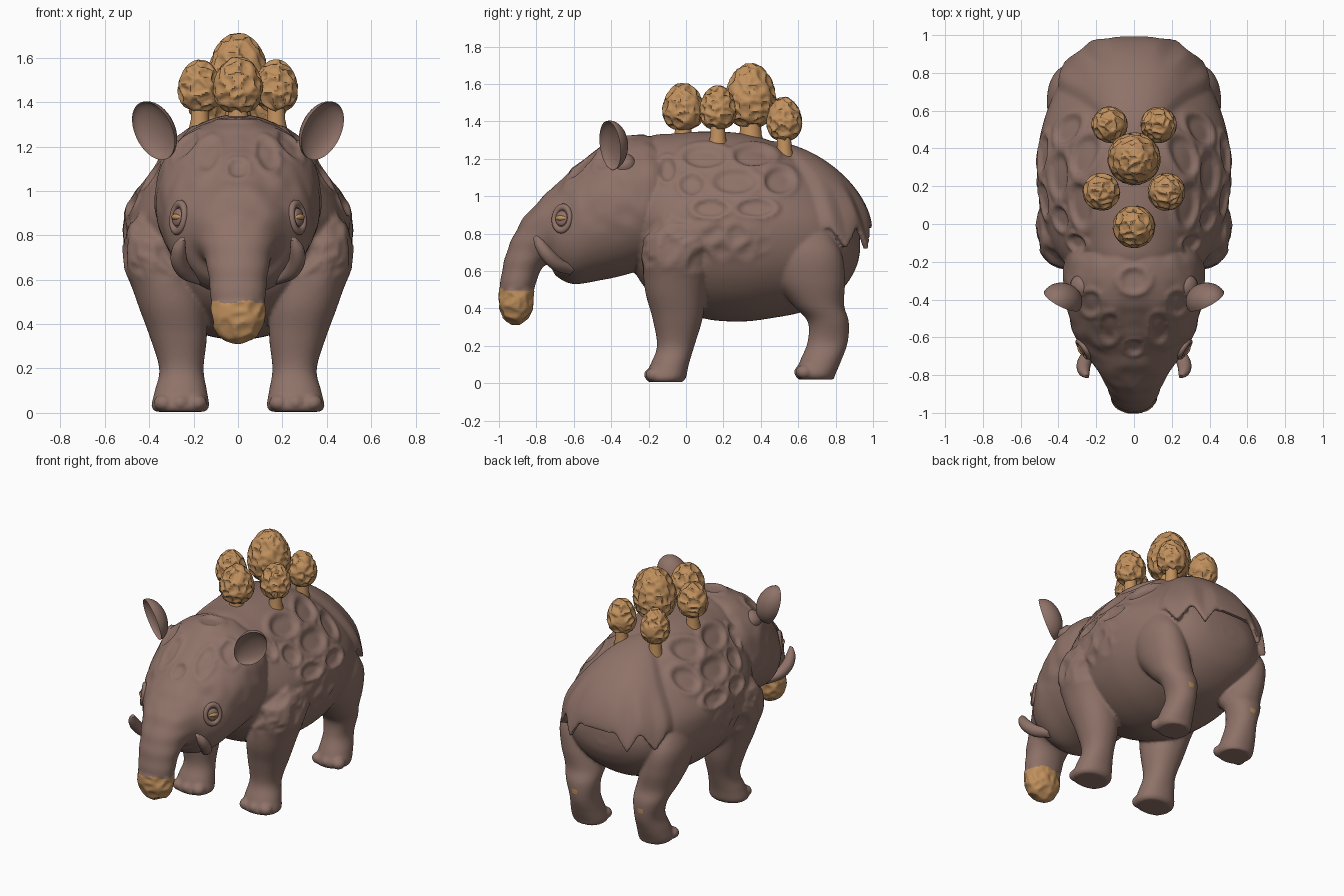
import bpy, bmesh, math
from mathutils import Vector, Matrix, noise

if "Cube" in bpy.data.objects:
    bpy.data.objects.remove(bpy.data.objects["Cube"])


def material(name, rgb):
    m = bpy.data.materials.new(name)
    m.diffuse_color = (*rgb, 1)
    m.use_nodes = True
    m.node_tree.nodes["Principled BSDF"].inputs["Base Color"].default_value = m.diffuse_color
    return m


HIDE = material("dusty_brown_hide", (0.275, 0.17, 0.14))
FUNGUS = material("honey_orange", (0.53, 0.28, 0.11))


def step(a, b, x):
    t = max(0.0, min(1.0, (x - a) / (b - a)))
    return t * t * (3 - 2 * t)


def pits(co, scale):
    """Raised rims between rounded hollow cells, from -0.5 to 0.5."""
    d = noise.voronoi(co * scale)[0]
    return 0.5 - step(0.0, 0.45, d[1] - d[0])


def dishes(a, b, table):
    """Oval hollows with raised rims: centre a, centre b, radius a, radius b."""
    h = 0.0
    for ca, cb, ra, rb in table:
        q = math.hypot((a - ca) / ra, (b - cb) / rb)
        if q < 1.4:
            h += -0.9 * (1 - step(0.6, 0.95, q)) + 0.6 * max(0.0, 1 - ((q - 1.05) / 0.25) ** 2)
    return max(-1.0, min(0.7, h))


def spline(rows, n):
    """Smooth interpolation through rows of numbers."""
    out = []
    for i in range(len(rows) - 1):
        p = [rows[max(i - 1, 0)], rows[i], rows[i + 1], rows[min(i + 2, len(rows) - 1)]]
        for k in range(n):
            t = k / n
            out.append([0.5 * (2 * b + (c - a) * t + (2 * a - 5 * b + 4 * c - d) * t * t
                               + (3 * b - a - 3 * c + d) * t ** 3) for a, b, c, d in zip(*p)])
    return out + [list(rows[-1])]


def finish(name, bm, mat):
    me = bpy.data.meshes.new(name)
    bm.to_mesh(me)
    bm.free()
    me.materials.append(mat)
    ob = bpy.data.objects.new(name, me)
    bpy.context.collection.objects.link(ob)
    return ob


def grid(name, rows, mat, closed=True, relief=None):
    """Skin rows of points, then push vertices along their normals."""
    bm = bmesh.new()
    vs = [[bm.verts.new(p) for p in row] for row in rows]
    n = len(rows[0])
    for a, b in zip(vs, vs[1:]):
        for j in range(n if closed else n - 1):
            k = (j + 1) % n
            bm.faces.new((a[j], a[k], b[k], b[j]))
    if closed:
        bm.faces.new(vs[0])
        bm.faces.new(vs[-1])
    bmesh.ops.recalc_face_normals(bm, faces=bm.faces)
    bm.normal_update()
    if relief:
        for v, m in [(v, v.normal * relief(v.co)) for v in bm.verts]:
            v.co += m
    return finish(name, bm, mat)


def loft(name, rings, mat, seg=32, relief=None, power=1.0):
    def curve(t):
        return math.copysign(abs(t) ** power, t)
    angles = [2 * math.pi * (i + 0.5) / seg for i in range(seg)]
    rows = [[c + u * curve(math.cos(a)) + v * curve(math.sin(a)) for a in angles]
            for c, u, v in rings]
    return grid(name, rows, mat, True, relief)


def spine_rings(rows, n):
    """Rows: top y, top z, bottom y, bottom z, half width."""
    rings = []
    for ty, tz, by, bz, w in spline(rows, n):
        top, bot = Vector((0, ty, tz)), Vector((0, by, bz))
        rings.append(((top + bot) / 2, Vector((w, 0, 0)), (top - bot) / 2))
    return rings


def leg_rings(rows, s):
    """Rows: z, inner x, outer x, front y, back y."""
    return [(Vector((s * (a + b) / 2, (c + d) / 2, z)), Vector((s * (b - a) / 2, 0, 0)),
             Vector((0, (d - c) / 2, 0))) for z, a, b, c, d in spline(rows, 6)]


def ellipsoid(name, loc, size, mat, rot=Matrix.Identity(3), shape=None):
    bm = bmesh.new()
    bmesh.ops.create_uvsphere(bm, u_segments=32, v_segments=20, radius=1)
    for v in bm.verts:
        if shape:
            v.co = shape(v.co)
        v.co = rot @ Vector((v.co.x * size[0], v.co.y * size[1], v.co.z * size[2])) + Vector(loc)
    return finish(name, bm, mat)


# Barrel body with oval plates on the upper flanks and pebbled skin below
FLANK = [(0.1, 1.21, 0.13, 0.065), (0.36, 1.215, 0.12, 0.06), (0.03, 1.06, 0.07, 0.06),
         (0.26, 1.075, 0.13, 0.07), (0.5, 1.08, 0.09, 0.075), (0.13, 0.935, 0.1, 0.05),
         (0.37, 0.935, 0.11, 0.05), (-0.1, 1.14, 0.05, 0.07)]


def flank_relief(co):
    x, y, z = abs(co.x), co.y, co.z
    m = step(-0.24, -0.12, y) * (1 - step(0.54, 0.66, y)) * step(0.1, 0.2, x)
    lower = step(0.62, 0.72, z) * (1 - step(0.82, 0.88, z)) * (1 - step(0.25, 0.5, y))
    return m * (0.02 * dishes(y, z, FLANK) + 0.018 * lower * pits(Vector((x, y, z)), 8))


body = loft("body", spine_rings([
    (-0.29, 1.2, -0.29, 0.62, 0.27), (-0.2, 1.315, -0.21, 0.5, 0.37), (-0.06, 1.335, -0.1, 0.42, 0.445),
    (0.1, 1.345, 0.1, 0.345, 0.495), (0.3, 1.335, 0.3, 0.33, 0.515), (0.48, 1.285, 0.47, 0.35, 0.495),
    (0.66, 1.19, 0.62, 0.38, 0.445), (0.8, 1.06, 0.74, 0.43, 0.38), (0.88, 0.95, 0.85, 0.52, 0.29),
    (0.92, 0.85, 0.91, 0.62, 0.18), (0.93, 0.78, 0.93, 0.7, 0.05)], 18), HIDE, 180, flank_relief)

# Smooth rump shell; pointed tatters hang at the corners: bearing, width, drop
TATTERS = [(0.4, 0.17, 0.12), (0.82, 0.2, 0.11)]
rows = []
for i in range(37):
    a = 0.02 + (math.pi / 2 - 0.02) * i / 36
    r, h = math.sin(a) ** 1.18, max(0.0, math.cos(a)) ** 1.18
    row = []
    for j in range(121):
        phi = -math.pi / 2 + math.pi * j / 120
        drop = max(d * max(0.0, 1 - abs(abs(phi) - c) / w) for c, w, d in TATTERS)
        low = step(0.55, 1, i / 36)
        rr = r * (1 + 0.25 * drop * low - 0.06 * step(0.95, 1.2, abs(phi)))
        sx, cy = math.sin(phi), max(0.0, math.cos(phi))
        row.append(Vector((0.46 * rr * math.copysign(abs(sx) ** 0.8, sx),
                           0.45 + 0.545 * rr * cy ** 0.8, 0.83 + 0.465 * h - drop * low)))
    rows.append(row)
shell = grid("rump_shell", rows, HIDE, closed=False)
mod = shell.modifiers.new("thickness", "SOLIDIFY")
mod.thickness, mod.offset = 0.03, -1

# The back narrows toward the spine
for ob in (body, shell):
    for v in ob.data.vertices:
        v.co.x *= 1 - 0.15 * step(0.85, 1.17, v.co.z)

# Head flowing into a drooping trunk with a pitted tip; oval plates on the brow
BROW = [(0, -0.3, 0.08, 0.07), (0, -0.65, 0.05, 0.045), (0.13, -0.55, 0.055, 0.085),
        (0.23, -0.42, 0.06, 0.07)]


def head_relief(co):
    if co.z < 0.5 and co.y < -0.75:
        return 0.012 * pits(co, 15)
    wrinkle = 0.0015 * math.sin(co.z * 60) * (1 - step(-0.85, -0.75, co.y))
    bumps = 0.01 * step(0.75, 0.9, co.z) * noise.noise(Vector((abs(co.x), co.y, co.z)) * 11)
    return 0.013 * step(0.9, 1.0, co.z) * dishes(abs(co.x), co.y, BROW) + wrinkle + bumps


head = loft("head", spine_rings([
    (-0.1, 1.27, -0.16, 0.62, 0.33), (-0.2, 1.32, -0.25, 0.6, 0.37), (-0.33, 1.325, -0.36, 0.57, 0.37),
    (-0.43, 1.285, -0.46, 0.55, 0.355), (-0.53, 1.21, -0.6, 0.53, 0.325),
    (-0.66, 1.09, -0.69, 0.57, 0.268), (-0.79, 0.97, -0.73, 0.63, 0.203),
    (-0.9, 0.83, -0.765, 0.62, 0.155), (-0.965, 0.68, -0.795, 0.56, 0.133),
    (-0.995, 0.52, -0.815, 0.48, 0.122), (-0.998, 0.42, -0.82, 0.41, 0.118),
    (-0.975, 0.35, -0.845, 0.35, 0.085), (-0.93, 0.315, -0.89, 0.315, 0.03)], 12),
    HIDE, 96, head_relief, 0.95)


# Cupped ear: the front half of a sphere is folded into a hollow
def cup(co):
    y = co.y if co.y > 0 else -0.55 * co.y
    return Vector((co.x, y - 0.4, co.z))


skin = [body, shell, head]
for s, side in ((1, "right"), (-1, "left")):
    # Legs and toes
    skin.append(loft("front_leg_" + side, leg_rings([
        (0.005, 0.15, 0.37, -0.2, -0.02), (0.03, 0.13, 0.39, -0.215, 0.0),
        (0.1, 0.14, 0.375, -0.19, 0.015), (0.2, 0.155, 0.355, -0.155, 0.045),
        (0.35, 0.14, 0.4, -0.18, 0.09), (0.5, 0.15, 0.455, -0.22, 0.11),
        (0.68, 0.2, 0.51, -0.23, 0.15), (0.82, 0.24, 0.495, -0.2, 0.17),
        (0.95, 0.28, 0.41, -0.1, 0.1)], s), HIDE, 40,
        lambda co: 0.022 * step(0.55, 0.68, co.z) * pits(Vector((abs(co.x), co.y, co.z)), 8), 0.92))
    skin.append(loft("hind_leg_" + side, leg_rings([
        (0.02, 0.15, 0.35, 0.6, 0.79), (0.05, 0.14, 0.37, 0.585, 0.8), (0.12, 0.15, 0.36, 0.61, 0.83),
        (0.22, 0.16, 0.34, 0.65, 0.865), (0.33, 0.15, 0.37, 0.65, 0.87),
        (0.42, 0.15, 0.405, 0.57, 0.845), (0.55, 0.18, 0.445, 0.48, 0.85),
        (0.7, 0.22, 0.46, 0.46, 0.83), (0.85, 0.28, 0.41, 0.5, 0.74)], s), HIDE, 40, None, 0.93))
    for i, x in enumerate((0.185, 0.26, 0.335)):
        for part, y, z in (("front", -0.17, 0.045), ("hind", 0.632, 0.06)):
            skin.append(ellipsoid(f"{part}_toe_{side}_{i + 1}", (s * x, y - 0.008 * (i == 1), z),
                                  (0.045, 0.046, 0.038), HIDE))

    # Ear on a short stalk
    turn = Matrix.Rotation(s * 0.45, 3, "Y") @ Matrix.Rotation(s * 0.6, 3, "Z")
    ellipsoid("ear_" + side, (s * 0.362, -0.375, 1.28), (0.1, 0.095, 0.14), HIDE, turn, cup)
    loft("ear_stalk_" + side, [(Vector((s * x, y, z)), Vector((s * r * 0.7, 0, -r * 0.7)),
         Vector((0, r, 0))) for x, y, z, r in ((0.2, -0.31, 1.1, 0.085), (0.26, -0.33, 1.16, 0.07),
                                               (0.3, -0.33, 1.19, 0.055), (0.315, -0.33, 1.205, 0.03))],
         HIDE, 20)

    # Upturned tusk
    loft("tusk_" + side, [(Vector((s * x, y, z)), Vector((r, 0, 0)), Vector((0, r * 0.7, r * 0.7)))
         for x, y, z, r in spline([(0.18, -0.6, 0.6, 0.03), (0.235, -0.68, 0.63, 0.038),
                                   (0.265, -0.74, 0.685, 0.038), (0.265, -0.785, 0.745, 0.03),
                                   (0.25, -0.808, 0.785, 0.012)], 5)], HIDE, 16)

    # Eye slit inside a rounded socket rim on the head surface
    target = Vector((s * 0.25, -0.65, 0.885))
    v = min(head.data.vertices, key=lambda w: (w.co - target).length)
    p, quat = v.co.copy(), v.normal.to_track_quat("Z", "Y")
    bpy.ops.mesh.primitive_torus_add(location=p - v.normal * 0.007, rotation=quat.to_euler(),
                                     major_radius=0.052, minor_radius=0.015,
                                     major_segments=32, minor_segments=12)
    rim = bpy.context.object
    rim.name, rim.scale = "eye_socket_" + side, (0.95, 1.2, 1)
    rim.data.materials.append(HIDE)
    ellipsoid("eyelid_" + side, p, (0.036, 0.04, 0.014), HIDE, quat.to_matrix())
    ellipsoid("eye_" + side, p, (0.034, 0.016, 0.022), FUNGUS, quat.to_matrix())

# Fuse torso, head, legs and toes into one continuous skin
bpy.ops.object.select_all(action="DESELECT")
for ob in skin:
    ob.select_set(True)
bpy.context.view_layer.objects.active = body
bpy.ops.object.convert(target="MESH")
bpy.ops.object.join()
mod = body.modifiers.new("fuse", "REMESH")
mod.mode, mod.voxel_size = "VOXEL", 0.01
mod = body.modifiers.new("soften", "SMOOTH")
mod.factor, mod.iterations = 0.5, 3
bpy.ops.object.convert(target="MESH")
body = bpy.context.view_layer.objects.active
body.data.materials.clear()
body.data.materials.append(HIDE)
body.data.materials.append(FUNGUS)
# Colour the trunk tip and a small spot on each heel
for f in body.data.polygons:
    x, y, z = f.center
    tip = y < -0.75 and z < 0.5 + 0.008 * math.sin(40 * x)
    heel = y > 0.8 and 0.26 < z < 0.295 and abs(abs(x) - 0.255) < 0.02
    f.material_index = int(tip or heel)


# Cluster of pitted mushrooms along the back: x, y, radius, cap bottom, cap top
def mushroom(name, x, y, r, z0, z1):
    mid, half = (z0 + z1) / 2, (z1 - z0) / 2
    rings = []
    for i in range(49):
        a = math.pi * (0.01 + 0.98 * i / 48)
        w = r * math.sin(a) ** 0.9 * (1 - 0.17 * math.cos(a))
        rings.append((Vector((x, y, mid + half * math.cos(a))), Vector((w, 0, 0)), Vector((0, w, 0))))
    loft(name + "_cap", rings, FUNGUS, 64, lambda co: 0.015 * pits(co, 18))
    loft(name + "_stem", [(Vector((x, y, z)), Vector((w, 0, 0)), Vector((0, w, 0)))
         for z, w in ((z0 - 0.12, r * 0.65), (z0 - 0.04, r * 0.45), (z0 + 0.06, r * 0.4))], FUNGUS, 20)


mushroom("front_mushroom", 0, -0.015, 0.105, 1.355, 1.6)
mushroom("tall_mushroom", 0, 0.345, 0.132, 1.37, 1.705)
for s, side in ((1, "right"), (-1, "left")):
    mushroom("middle_mushroom_" + side, s * 0.172, 0.17, 0.092, 1.36, 1.585)
    mushroom("rear_mushroom_" + side, s * 0.13, 0.525, 0.088, 1.3, 1.525)

# Smooth shading everywhere, keeping sharp creases
for ob in bpy.context.scene.objects:
    ob.select_set(True)
bpy.context.view_layer.objects.active = body
bpy.ops.object.shade_smooth_by_angle(angle=math.radians(50))
